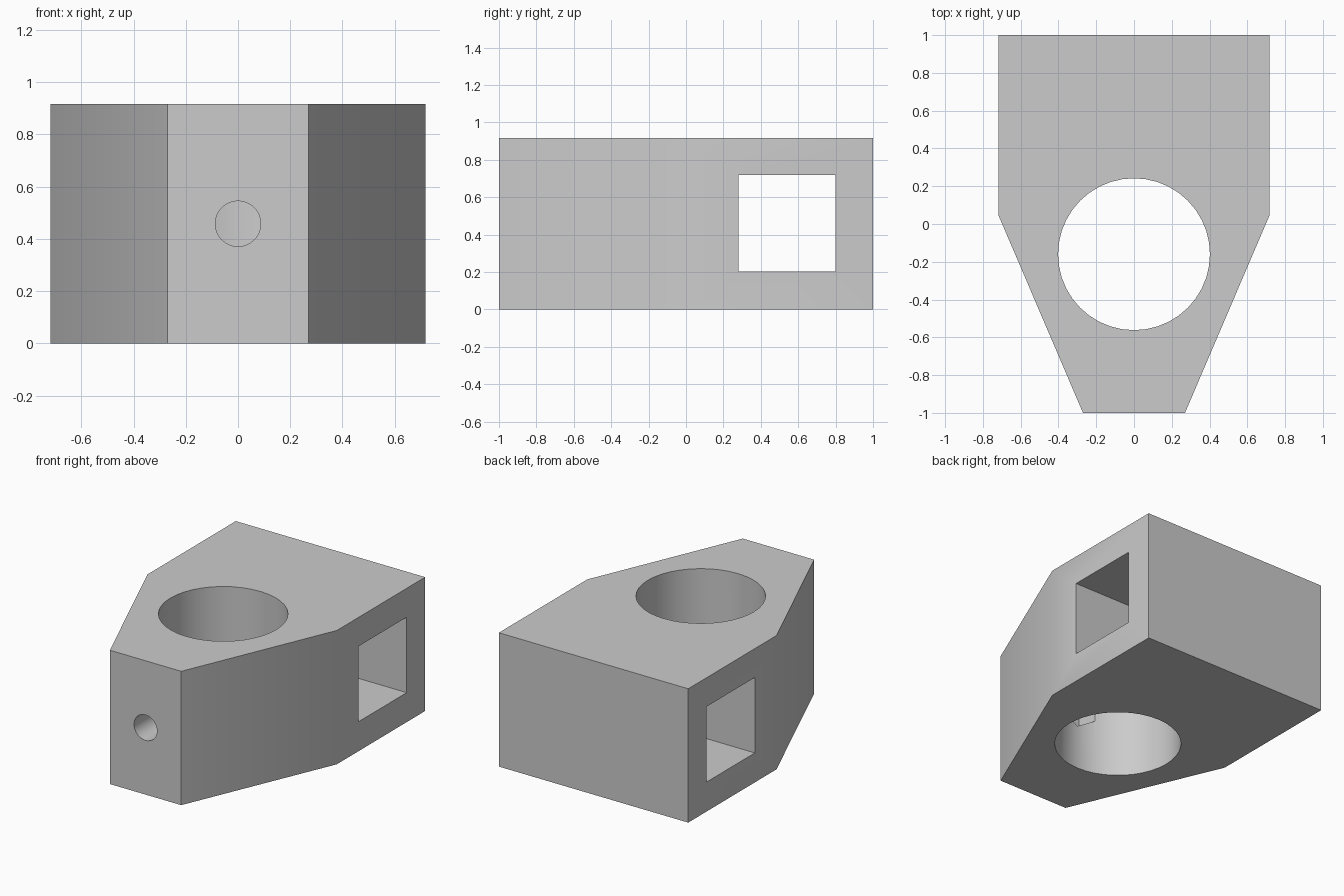
import bpy
import bmesh
from math import pi
from mathutils import Matrix

if "Cube" in bpy.data.objects:
    bpy.data.objects.remove(bpy.data.objects["Cube"], do_unlink=True)

HEIGHT = 0.916
MID = HEIGHT / 2

grey = bpy.data.materials.new("plain grey")
grey.use_nodes = True
grey.diffuse_color = (0.6, 0.6, 0.6, 1)
grey.node_tree.nodes["Principled BSDF"].inputs["Base Color"].default_value = grey.diffuse_color


def add_object(name, bm):
    bmesh.ops.recalc_face_normals(bm, faces=bm.faces)
    mesh = bpy.data.meshes.new(name)
    bm.to_mesh(mesh)
    bm.free()
    mesh.materials.append(grey)
    obj = bpy.data.objects.new(name, mesh)
    bpy.context.collection.objects.link(obj)
    return obj


def prism(name, sides, radius, depth, matrix):
    bm = bmesh.new()
    bmesh.ops.create_cone(bm, cap_ends=True, segments=sides, radius1=radius,
                          radius2=radius, depth=depth, matrix=matrix)
    return add_object(name, bm)


# Tapered block, extruded from its mirrored outline
half = [(0.27, -1), (0.717, 0.045), (0.717, 1)]
outline = half + [(-x, y) for x, y in reversed(half)]
bm = bmesh.new()
base = bm.faces.new([bm.verts.new((x, y, 0)) for x, y in outline])
top = bmesh.ops.extrude_face_region(bm, geom=[base])
top_verts = [v for v in top["geom"] if isinstance(v, bmesh.types.BMVert)]
bmesh.ops.translate(bm, verts=top_verts, vec=(0, 0, HEIGHT))
block = add_object("clamp_block", bm)

# Vertical bore
bore = prism("bore_cutter", 40, 0.402, 2, Matrix.Translation((0, -0.16, MID)))

# Screw hole from the front into the bore
along_y = Matrix.Rotation(pi / 2, 4, "X")
screw = prism("screw_hole_cutter", 32, 0.087, 0.7,
              Matrix.Translation((0, -0.8, MID)) @ along_y)

# Hexagonal nut pocket on the bore's front wall, one point down
nut = prism("nut_pocket_cutter", 6, 0.15, 0.4,
            Matrix.Translation((0, -0.5, MID)) @ along_y)

# Square slot across the back
bm = bmesh.new()
bmesh.ops.create_cube(bm, size=1, matrix=Matrix.Translation((0, 0.54, 0.46))
                      @ Matrix.Diagonal((2, 0.52, 0.516, 1)))
slot = add_object("slot_cutter", bm)

bpy.context.view_layer.objects.active = block
block.select_set(True)
for cutter in (bore, nut, screw, slot):
    mod = block.modifiers.new(cutter.name, "BOOLEAN")
    mod.operation = "DIFFERENCE"
    mod.solver = "EXACT"
    mod.object = cutter
    bpy.ops.object.modifier_apply(modifier=mod.name)
    bpy.data.objects.remove(cutter, do_unlink=True)

bpy.ops.object.shade_smooth_by_angle(angle=pi / 6)
